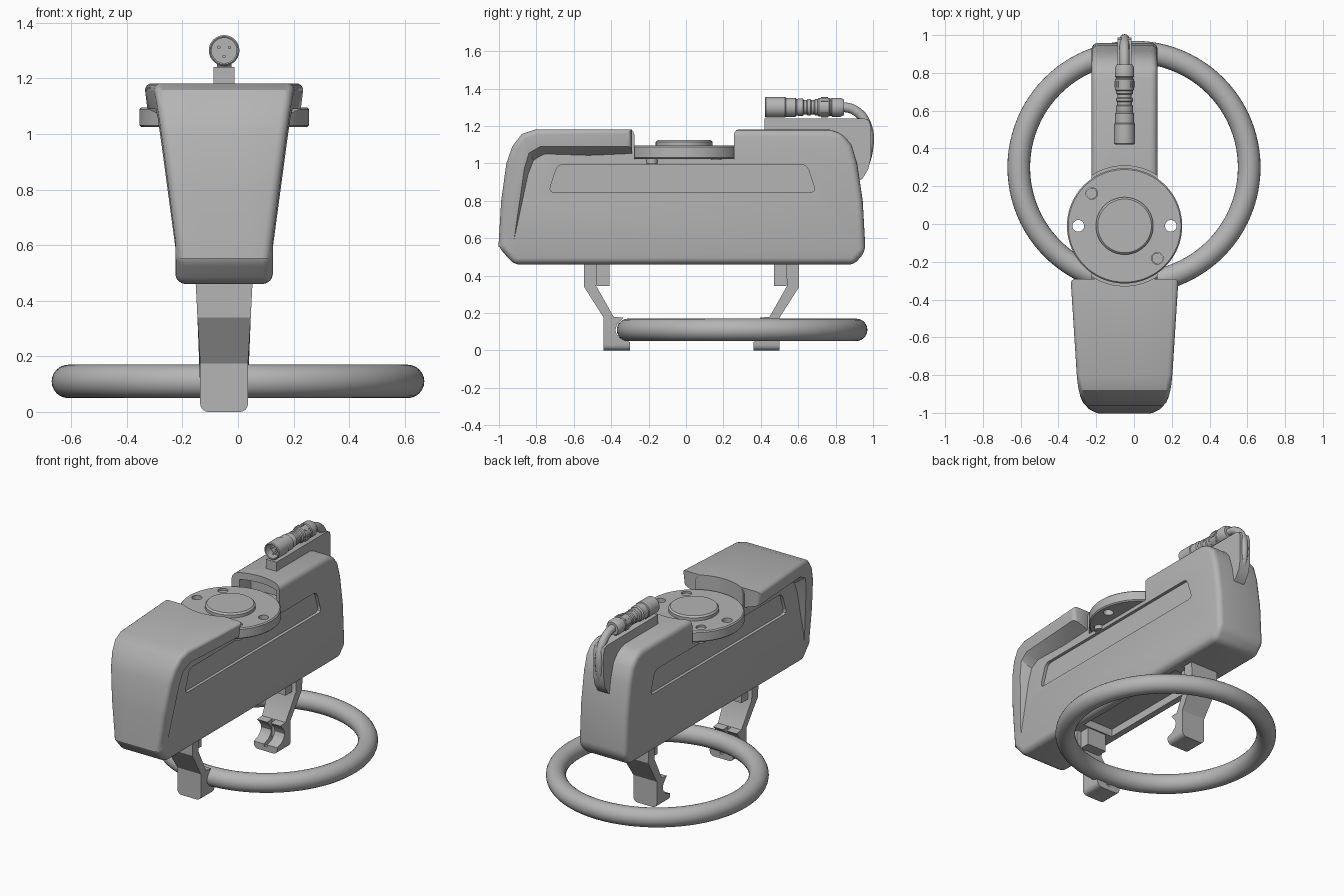
import bpy, bmesh, math
from mathutils import Matrix, Vector

if "Cube" in bpy.data.objects:
    bpy.data.objects.remove(bpy.data.objects["Cube"])

CX = -0.05            # centre line of the housing
DISC_Y = -0.01
grey = bpy.data.materials.new("plain_grey")
grey.diffuse_color = (0.46, 0.46, 0.46, 1)
grey.use_nodes = True
grey.node_tree.nodes["Principled BSDF"].inputs["Base Color"].default_value = grey.diffuse_color


def finish(name, bm, angle=32):
    bmesh.ops.recalc_face_normals(bm, faces=bm.faces)
    me = bpy.data.meshes.new(name)
    bm.to_mesh(me)
    bm.free()
    ob = bpy.data.objects.new(name, me)
    bpy.context.collection.objects.link(ob)
    me.materials.append(grey)
    shade(me, angle)
    return ob


def shade(me, angle=32):
    for p in me.polygons:
        p.use_smooth = True
    me.set_sharp_from_angle(angle=math.radians(angle))


def loft(sections):
    """Skin equal-length rings of points and cap both ends."""
    bm = bmesh.new()
    rings = [[bm.verts.new(p) for p in s] for s in sections]
    n = len(rings[0])
    for a, b in zip(rings, rings[1:]):
        for i in range(n):
            j = (i + 1) % n
            bm.faces.new((a[i], a[j], b[j], b[i]))
    bm.faces.new(rings[0])
    bm.faces.new(rings[-1])
    return bm, rings


def prism(pts, half, cx=CX):
    """Extrude a (y, z) outline across x; half may depend on (y, z)."""
    h = half if callable(half) else (lambda y, z: half)
    return loft([[(cx + s * h(y, z), y, z) for y, z in pts] for s in (-1, 1)])[0]


def box(y0, y1, z0, z1, half, cx=CX):
    return prism([(y0, z0), (y1, z0), (y1, z1), (y0, z1)], half, cx)


def lathe(profile, loc, along_y=False, n=48):
    """Turn a (radius, height) profile around z, or around y."""
    bm, _ = loft([[(r * math.cos(2 * math.pi * i / n), r * math.sin(2 * math.pi * i / n), h)
                   for i in range(n)] for r, h in profile])
    if along_y:
        bm.transform(Matrix.Rotation(-math.pi / 2, 4, 'X'))
    bm.transform(Matrix.Translation(loc))
    return bm


def bevel_all(bm, width, limit=30, seg=4):
    bmesh.ops.recalc_face_normals(bm, faces=bm.faces)
    edges = [e for e in bm.edges if e.calc_face_angle(0) > math.radians(limit)]
    bmesh.ops.bevel(bm, geom=edges, offset=width, segments=seg, profile=0.5,
                    affect='EDGES', clamp_overlap=False)
    return bm


def cut(ob, *cutters):
    """Subtract closed bmeshes from an object and bake the result."""
    helpers = []
    for c in cutters:
        h = finish("cutter", c)
        h.hide_render = True
        m = ob.modifiers.new("cut", 'BOOLEAN')
        m.operation, m.solver, m.object = 'DIFFERENCE', 'EXACT', h
        helpers.append(h)
    bpy.context.view_layer.update()
    me = bpy.data.meshes.new_from_object(ob.evaluated_get(bpy.context.evaluated_depsgraph_get()))
    ob.modifiers.clear()
    ob.data = me
    shade(me)
    for h in helpers:
        bpy.data.objects.remove(h)


def rounded(pts, r, seg=4):
    """Round the corners of a 2D outline."""
    out = []
    for i, p in enumerate(pts):
        p = Vector(p)
        a = p + (Vector(pts[i - 1]) - p).normalized() * r
        b = p + (Vector(pts[(i + 1) % len(pts)]) - p).normalized() * r
        for k in range(seg + 1):
            t = k / seg
            out.append(tuple(a * (1 - t) ** 2 + p * 2 * t * (1 - t) + b * t * t))
    return out


def disc_pocket():
    return lathe([(0.318, 1.02), (0.318, 1.4)], (CX, DISC_Y, 0), n=96)


# Main housing with pocket, side panels, rear hollow and bottom recess
front = [(-1.0, 0.55), (-0.985, 0.80), (-0.957, 1.0), (-0.925, 1.09), (-0.875, 1.155), (-0.80, 1.18)]
rear = [(0.77, 1.18), (0.835, 1.16), (0.885, 1.10), (0.915, 1.0), (0.945, 0.80), (0.96, 0.53), (0.90, 0.46)]
housing = finish("housing", bevel_all(prism(front + rear + [(-0.92, 0.46)], 0.175), 0.035))
panel = rounded([(-0.735, 0.845), (0.695, 0.845), (0.645, 0.995), (-0.685, 0.995)], 0.035)
cut(housing, disc_pocket(),
    prism(panel, 0.02, CX - 0.175), prism(panel, 0.02, CX + 0.175),
    box(0.15, 0.40, 1.03, 1.135, 0.135),
    box(-0.40, 0.46, 0.40, 0.51, 0.11))

# Flared front hood: wide outer outline, concave blend back into the housing
outer = [(y - 0.003, z + 0.002) for y, z in front] + [(-0.29, 1.182)]
wide = outer + [(-0.29, 1.09), (-0.78, 1.09), (-0.84, 1.055), (-0.865, 0.97), (-0.895, 0.76), (-0.925, 0.552)]
narrow = outer + [(-0.29, 1.02), (-0.72, 1.0), (-0.78, 0.96), (-0.81, 0.88), (-0.85, 0.70), (-0.90, 0.552)]


def flare(y, z):
    return 0.24 + 0.064 * (y + 0.9) + 0.125 * (z - 1.1)


hood_bm, rings = loft([[(CX + s * (flare(y, z) if s * s == 1 else 0.165), y, z) for y, z in pts]
                       for s, pts in ((-1, wide), (-0.5, narrow), (0.5, narrow), (1, wide))])
bmesh.ops.recalc_face_normals(hood_bm, faces=hood_bm.faces)
rim = [hood_bm.edges.get((r[i], r[i + 1])) for r in (rings[0], rings[-1]) for i in range(7)]
bmesh.ops.bevel(hood_bm, geom=rim, offset=0.03, segments=4, profile=0.5,
                affect='EDGES', clamp_overlap=False)
hood = finish("front_hood", hood_bm, 40)
cut(hood, disc_pocket())

# Mounting disc with through holes, raised cap and a screw
disc = finish("mounting_disc", lathe([(0.298, 1.024), (0.305, 1.031), (0.305, 1.088), (0.298, 1.095)],
                                     (CX, DISC_Y, 0), n=96))
hole_spots = [(-0.245, 0), (0.245, 0), (0.174, -0.172), (-0.174, 0.172)]
cut(disc, *[lathe([(0.031, 1.0), (0.031, 1.2)], (CX + x, DISC_Y + y, 0), n=24) for x, y in hole_spots])
finish("disc_cap", lathe([(0.152, 1.09), (0.152, 1.115), (0.142, 1.125)], (CX, DISC_Y, 0), n=64))
for x, y in hole_spots[2:]:
    finish("disc_screw", lathe([(0.029, 1.0), (0.029, 1.083)], (CX + x, DISC_Y + y, 0), n=24))

# Hand ring
bpy.ops.mesh.primitive_torus_add(location=(0, 0.30, 0.11), major_radius=0.61, minor_radius=0.06,
                                 major_segments=96, minor_segments=24)
ring = bpy.context.object
ring.name = "hand_ring"
ring.data.materials.append(grey)
shade(ring.data)

# Bent legs ending in grooved clamps
leg = [(-0.545, 0.48), (-0.545, 0.34), (-0.44, 0.175), (-0.44, 0), (-0.30, 0), (-0.30, 0.045),
       (-0.345, 0.06), (-0.37, 0.085), (-0.378, 0.11), (-0.37, 0.135), (-0.35, 0.16),
       (-0.335, 0.175), (-0.387, 0.18), (-0.48, 0.345), (-0.475, 0.48)]


def leg_half(y, z):
    return 0.086 + 0.017 * max(0, min(1, (z - 0.18) / 0.28))


for name, flip in (("front", False), ("rear", True)):
    side = (lambda y: 0.06 - y) if flip else (lambda y: y)
    bm = prism([(side(y), z) for y, z in leg], leg_half)
    foot = [e for e in bm.edges if all(v.co.z < 0.001 for v in e.verts)
            and abs(e.verts[0].co.x - e.verts[1].co.x) < 0.001]
    bmesh.ops.bevel(bm, geom=foot, offset=0.03, segments=4, profile=0.5, affect='EDGES')
    ob = finish(name + "_leg", bm)
    cut(ob, box(side(-0.385), side(-0.25), 0.03, 0.30, 0.012))
    finish(name + "_leg_tab", box(side(-0.478), side(-0.41), 0.345, 0.52, 0.07))

# Cable fin on the back of the housing
fin = [(0.42, 1.15), (0.42, 1.24), (0.955, 1.24), (0.978, 1.23), (0.988, 1.20), (0.988, 1.03),
       (0.975, 0.97), (0.945, 0.92), (0.90, 0.89), (0.80, 1.0)]
finish("cable_fin", prism(fin, 0.038))

# Cable curving from the connector down the back edge
cu = bpy.data.curves.new("cable", 'CURVE')
cu.dimensions = '3D'
cu.bevel_depth, cu.bevel_resolution, cu.resolution_u = 0.026, 4, 8
sp = cu.splines.new('BEZIER')
path = [(0.82, 1.305), (0.90, 1.285), (0.962, 1.215), (0.972, 1.06), (0.92, 0.93)]
sp.bezier_points.add(len(path) - 1)
for bp, (y, z) in zip(sp.bezier_points, path):
    bp.co = (CX, y, z)
    bp.handle_left_type = bp.handle_right_type = 'AUTO'
cu.materials.append(grey)
bpy.context.collection.objects.link(bpy.data.objects.new("cable", cu))

# Connector: hollow socket, ringed neck and coupling nut
AX = (CX, 0, 1.30)
finish("connector_socket", lathe([(0.01, 0.48), (0.045, 0.48), (0.045, 0.425), (0.05, 0.422), (0.055, 0.427),
                                  (0.055, 0.53), (0.051, 0.535), (0.051, 0.585), (0.04, 0.595)], AX, True))
finish("connector_neck", lathe([(0.038, 0.58), (0.046, 0.60), (0.046, 0.625), (0.039, 0.63), (0.039, 0.645),
                                (0.044, 0.65), (0.044, 0.665), (0.038, 0.67), (0.038, 0.685), (0.044, 0.69),
                                (0.044, 0.71)], AX, True))
finish("coupling_nut", lathe([(0.04, 0.70), (0.05, 0.71), (0.05, 0.765), (0.046, 0.77), (0.046, 0.775),
                              (0.051, 0.78), (0.051, 0.825), (0.042, 0.845), (0.025, 0.845)], AX, True))
for k in range(3):
    a = math.radians(-90 + 120 * k)
    finish("contact_pin", lathe([(0.006, 0.44), (0.006, 0.49)],
                                (CX + 0.022 * math.cos(a), 0, 1.30 + 0.022 * math.sin(a)), True, 12))
for k in range(8):
    rib = box(0.722, 0.758, 0.046, 0.054, 0.006, 0)
    rib.transform(Matrix.Translation(AX) @ Matrix.Rotation(math.pi / 4 * k, 4, 'Y'))
    finish("nut_rib", rib)
